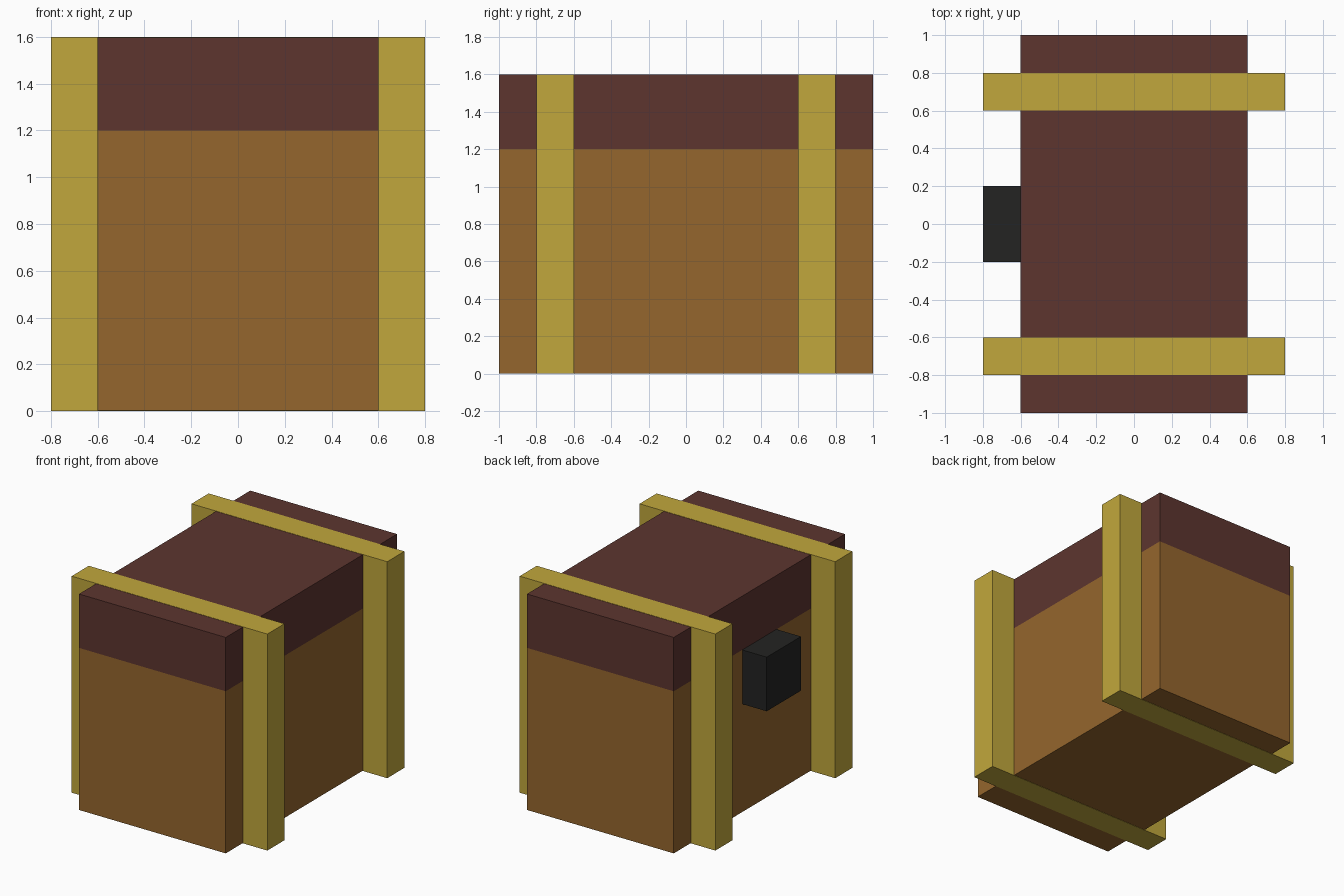
import bpy
import bmesh
from mathutils import Matrix, Vector

cube = bpy.data.objects.get("Cube")
if cube:
    bpy.data.objects.remove(cube, do_unlink=True)


def material(name, rgb):
    """Flat material from 0-255 sRGB values, stored as linear."""
    lin = [((c / 255 + 0.055) / 1.055) ** 2.4 for c in rgb]
    mat = bpy.data.materials.new(name)
    mat.use_nodes = True
    mat.diffuse_color = (*lin, 1)
    bsdf = mat.node_tree.nodes["Principled BSDF"]
    bsdf.inputs["Base Color"].default_value = (*lin, 1)
    bsdf.inputs["Roughness"].default_value = 0.8
    return mat


def box(name, low, high, mat):
    """Axis-aligned box between two corners."""
    low, high = Vector(low), Vector(high)
    bm = bmesh.new()
    bmesh.ops.create_cube(bm, size=1, matrix=Matrix.LocRotScale(
        None, None, high - low))
    mesh = bpy.data.meshes.new(name)
    bm.to_mesh(mesh)
    bm.free()
    mesh.materials.append(mat)
    obj = bpy.data.objects.new(name, mesh)
    obj.location = (low + high) / 2
    bpy.context.collection.objects.link(obj)
    return obj


wood = material("warm brown wood", (149, 102, 45))
dark_wood = material("dark red brown wood", (93, 53, 47))
brass = material("brass yellow", (193, 167, 60))
iron = material("black iron", (35, 35, 34))

GAP = 0.002  # keeps the bands just proud of the chest

# Chest body and lid
box("chest_body", (-0.6, -1, GAP), (0.6, 1, 1.2), wood)
box("chest_lid", (-0.6, -1, 1.2), (0.6, 1, 1.6 - GAP), dark_wood)

# Bands wrapped around the chest near each end
for name, y in (("front_band", -0.7), ("back_band", 0.7)):
    box(name, (-0.8, y - 0.1, 0), (0.8, y + 0.1, 1.6), brass)

# Lock on the right side, just under the lid
box("lock", (-0.8, -0.2, 0.8), (-0.6, 0.2, 1.2), iron)
